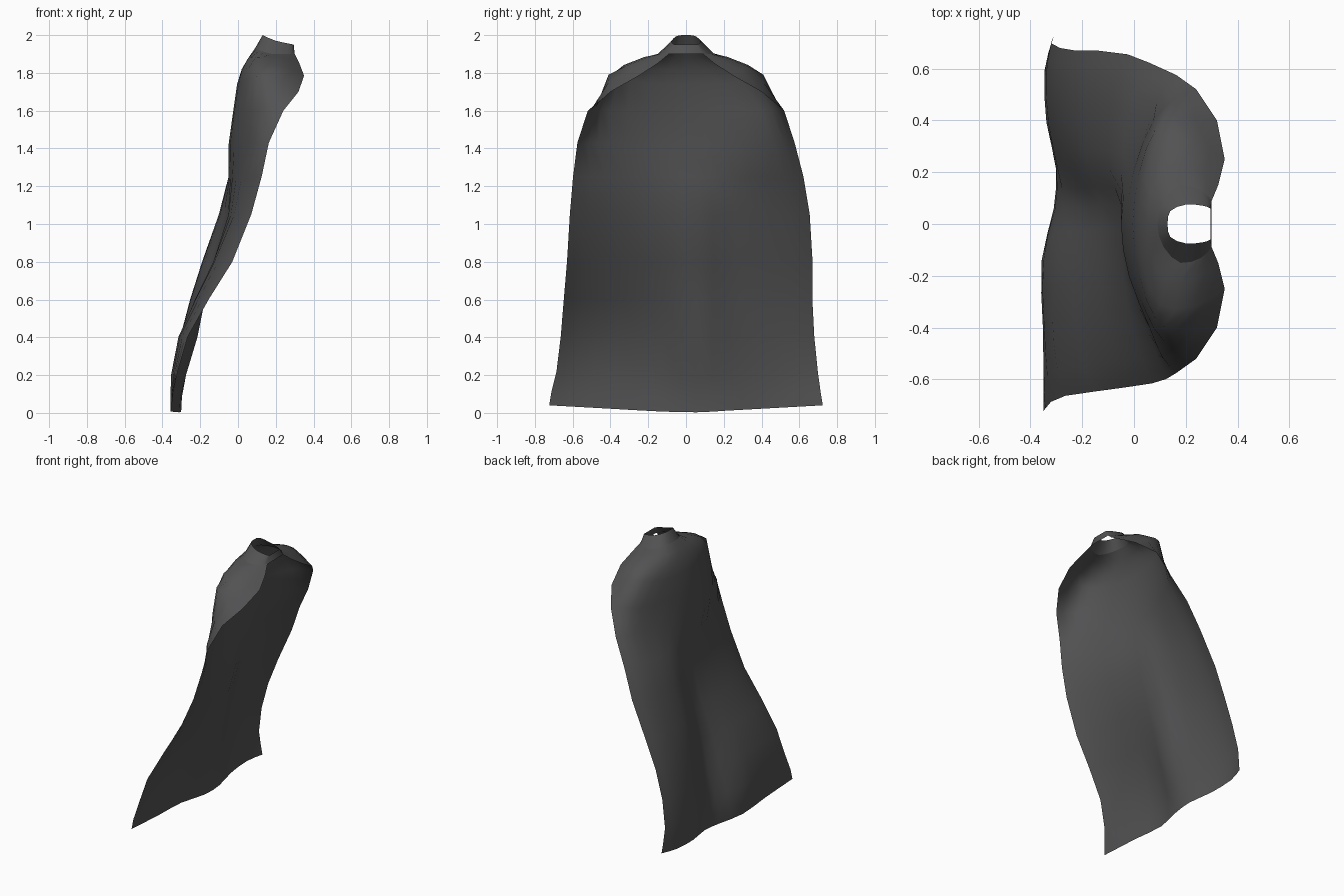
import bpy, bmesh
from mathutils import Vector

cube = bpy.data.objects.get("Cube")
if cube:
    bpy.data.objects.remove(cube, do_unlink=True)

# Dark cloth colour
cloth = bpy.data.materials.new("dark_grey_cloth")
cloth.use_nodes = True
GREY = (0.085, 0.085, 0.088, 1)
cloth.diffuse_color = GREY
bsdf = cloth.node_tree.nodes["Principled BSDF"]
bsdf.inputs["Base Color"].default_value = GREY
bsdf.inputs["Roughness"].default_value = 0.8


def spline(points, steps=2):
    """Pass a smooth curve through the points."""
    pts = [Vector(p) for p in points]
    ext = [2 * pts[0] - pts[1]] + pts + [2 * pts[-1] - pts[-2]]
    out = []
    for a, b, c, d in zip(ext, ext[1:], ext[2:], ext[3:]):
        for i in range(steps):
            s = i / steps
            out.append(0.5 * (2 * b + (c - a) * s + (2 * a - 5 * b + 4 * c - d) * s * s
                              + (3 * b - a - 3 * c + d) * s ** 3))
    return out + [pts[-1]]


def mirrored(half):
    """Turn a centre-to-edge half row into a full row."""
    return [(x, -y, z) for x, y, z in half[:0:-1]] + list(half)


# Collar and shoulder rows, from centre back to front edge
collar_top = [(.13, 0, 2), (.14, .05, 1.995), (.2, .075, 1.97), (.27, .07, 1.955), (.295, .06, 1.95)]
collar_base = [(.09, 0, 1.93), (.115, .09, 1.92), (.18, .15, 1.9), (.26, .13, 1.9), (.3, .09, 1.9)]
shoulder = [
    [(.055, 0, 1.88), (.065, .12, 1.88), (.13, .21, 1.885), (.23, .21, 1.88), (.325, .15, 1.85)],
    [(.02, 0, 1.82), (.035, .17, 1.82), (.1, .31, 1.84), (.23, .32, 1.835), (.35, .25, 1.785)],
    [(-.005, 0, 1.74), (.02, .2, 1.745), (.08, .36, 1.775), (.16, .41, 1.79), (.32, .4, 1.7)],
    [(-.025, 0, 1.6), (0, .21, 1.6), (.075, .4, 1.6), (.155, .48, 1.61), (.24, .52, 1.6)],
    [(-.05, 0, 1.42), (-.02, .2, 1.42), (.06, .4, 1.43), (.11, .515, 1.43), (.163, .575, 1.43)],
]
rows = [mirrored(r) for r in [collar_top, collar_base] + shoulder]

# Hanging rows: height, half width, sideways drift, depth at each fold
across = [-1, -.85, -.55, -.2, .08, .3, .55, .82, 1]
hanging = [
    (1.25, .61, .012, [.125, .09, .02, -.03, -.045, -.05, -.035, 0, .06]),
    (1.05, .635, .02, [.07, .03, -.02, -.05, -.055, -.095, -.1, -.075, -.025]),
    (.8, .65, .02, [-.03, -.08, -.125, -.13, -.125, -.175, -.19, -.18, -.145]),
    (.6, .658, .011, [-.155, -.19, -.225, -.22, -.175, -.22, -.25, -.25, -.225]),
    (.4, .671, .008, [-.265, -.295, -.315, -.29, -.215, -.255, -.295, -.305, -.285]),
    (.2, .692, .006, [-.32, -.335, -.348, -.348, -.275, -.295, -.33, -.34, -.32]),
    (.08, .713, 0, [-.343, -.348, -.352, -.357, -.305, -.3, -.338, -.345, -.315]),
    (0, .724, 0, [-.35, -.35, -.35, -.357, -.31, -.302, -.338, -.345, -.31]),
]
for z, width, drift, depths in hanging:
    lift = .04 * max(0, 1 - z) ** 4
    rows.append([(x, t * width + drift, z + lift * abs(t)) for t, x in zip(across, depths)])


def cloth_object(name, grid, closed=False):
    bm = bmesh.new()
    verts = [[bm.verts.new(p) for p in row] for row in grid]
    for upper, lower in zip(verts, verts[1:]):
        count = len(upper)
        for i in range(count if closed else count - 1):
            j = (i + 1) % count
            bm.faces.new((upper[i], upper[j], lower[j], lower[i]))
    bmesh.ops.recalc_face_normals(bm, faces=bm.faces)
    mesh = bpy.data.meshes.new(name)
    bm.to_mesh(mesh)
    bm.free()
    mesh.materials.append(cloth)
    for p in mesh.polygons:
        p.use_smooth = True
    obj = bpy.data.objects.new(name, mesh)
    bpy.context.collection.objects.link(obj)


grid = [spline(r) for r in rows]
# Closed neck band, then the open draped sheet below it
cloth_object("collar", grid[:2], closed=True)
cloth_object("cape", grid[1:])
